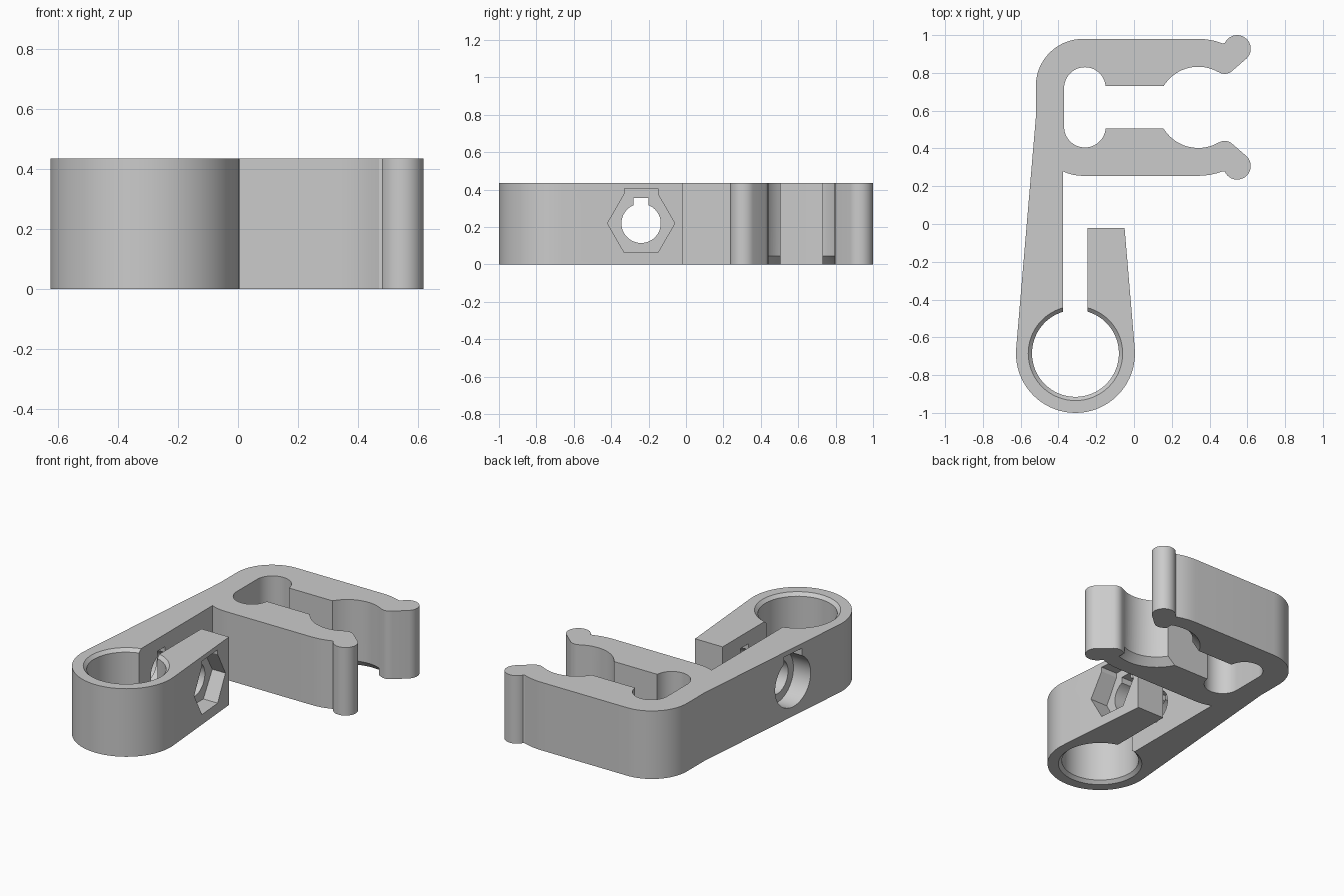
import bpy, bmesh
from math import sin, cos, acos, radians, degrees
from mathutils import Matrix, Vector

if "Cube" in bpy.data.objects:
    bpy.data.objects.remove(bpy.data.objects["Cube"], do_unlink=True)

H = 0.435                  # thickness of the whole clip
AXIS_Y = 0.6175            # symmetry line of the jaw
RING = (-0.31, -0.685)     # centre of the clamp ring
BOLT = (-0.24, 0.22)       # bolt axis position in y, z

plastic = bpy.data.materials.new("grey plastic")
plastic.use_nodes = True
plastic.diffuse_color = (0.6, 0.6, 0.6, 1)
plastic.node_tree.nodes["Principled BSDF"].inputs["Base Color"].default_value = (0.6, 0.6, 0.6, 1)


def arc(centre, r, a, b, step=5):
    n = max(2, round(abs(b - a) / step))
    angles = [radians(a + (b - a) * i / n) for i in range(n + 1)]
    return [(centre[0] + r * cos(t), centre[1] + r * sin(t)) for t in angles]


def make_object(name, bm):
    bmesh.ops.recalc_face_normals(bm, faces=bm.faces)
    mesh = bpy.data.meshes.new(name)
    bm.to_mesh(mesh)
    bm.free()
    mesh.materials.append(plastic)
    ob = bpy.data.objects.new(name, mesh)
    bpy.context.collection.objects.link(ob)
    return ob


def prism(name, points, start, end, along_x=False):
    """Extrude a profile along z, or a y-z profile along x."""
    bm = bmesh.new()
    place = (lambda u, v: (start, u, v)) if along_x else (lambda u, v: (u, v, start))
    face = bm.faces.new([bm.verts.new(place(u, v)) for u, v in points])
    moved = bmesh.ops.extrude_face_region(bm, geom=[face])["geom"]
    shift = Vector((end - start, 0, 0) if along_x else (0, 0, end - start))
    bmesh.ops.translate(bm, vec=shift, verts=[g for g in moved if isinstance(g, bmesh.types.BMVert)])
    return make_object(name, bm)


def cone(name, centre, r_low, r_high, z_low, z_high, max_x=None):
    bm = bmesh.new()
    bmesh.ops.create_cone(bm, cap_ends=True, segments=72, radius1=r_low, radius2=r_high,
                          depth=z_high - z_low,
                          matrix=Matrix.Translation((*centre, (z_low + z_high) / 2)))
    if max_x is not None:
        cut = bmesh.ops.bisect_plane(bm, geom=bm.verts[:] + bm.edges[:] + bm.faces[:],
                                     plane_co=(max_x, 0, 0), plane_no=(1, 0, 0), clear_outer=True)
        bmesh.ops.holes_fill(bm, edges=[e for e in cut["geom_cut"] if isinstance(e, bmesh.types.BMEdge)])
    return make_object(name, bm)


def subtract(body, cutter):
    cutter.hide_render = True
    mod = body.modifiers.new("cut", "BOOLEAN")
    mod.operation = "DIFFERENCE"
    mod.solver = "EXACT"
    mod.object = cutter
    bpy.context.view_layer.objects.active = body
    bpy.ops.object.modifier_apply(modifier=mod.name)
    bpy.data.objects.remove(cutter, do_unlink=True)


def notched_circle(r, half_width, top):
    a = degrees(acos(half_width / r))
    pts = arc(BOLT, r, 180 - a, 360 + a)
    return pts + [(BOLT[0] + s * half_width, BOLT[1] + top) for s in (1, -1)]


# Upper jaw arm: outer edge, bulb tip, tube seat, inner pad and relief pocket
pipe = (0.34, AXIS_Y)
upper_arm = (arc(pipe, 0.3625, 90, 69)
             + arc((0.546, 0.928), 0.072, 155, -45, 10)
             + arc((0.48, 0.855), 0.06, -45, -120, 10)
             + arc(pipe, 0.215, 60, 148.5)
             + arc((-0.26, 0.72), 0.11, 5, 180))
lower_arm = [(x, 2 * AXIS_Y - y) for x, y in reversed(upper_arm)]

# Full outline: jaw, slot, clamp ring, bolt tab and spine
outline = (upper_arm + lower_arm
           + arc((-0.27, 0.505), 0.25, 270, 245.2)
           + arc(RING, 0.23, 106.4, 433.6)
           + [(-0.245, -0.02), (-0.05, -0.02)]
           + arc(RING, 0.315, 5, -185)
           + [(-0.52, 0.56)]
           + arc((-0.27, 0.73), 0.25, 180, 90))
body = prism("clip_body", outline, 0, H)

# Chamfers on both ends of the ring bore and under the tube seat
subtract(body, cone("bore_chamfer_top", RING, 0.22, 0.255, H - 0.03, H + 0.005))
subtract(body, cone("bore_chamfer_bottom", RING, 0.255, 0.22, -0.005, 0.03))
subtract(body, cone("seat_chamfer", pipe, 0.265, 0.21, -0.005, 0.05, max_x=0.43))

# Bolt hole, round head recess on the spine, hexagonal nut recess on the tab
subtract(body, prism("bolt_hole", notched_circle(0.105, 0.04, 0.135), -0.8, 0.2, True))
subtract(body, prism("head_recess", notched_circle(0.16, 0.08, 0.185), -0.8, -0.48, True))
hexagon = arc(BOLT, 0.18, 120, 420, 60)
hexagon += [(BOLT[0] + s * 0.09, BOLT[1] + 0.185) for s in (1, -1)]
subtract(body, prism("nut_recess", hexagon, -0.14, 0.2, True))

# Smooth curved walls, keep crisp edges
bpy.ops.object.select_all(action="DESELECT")
body.select_set(True)
bpy.context.view_layer.objects.active = body
bpy.ops.object.shade_smooth_by_angle(angle=radians(25))
